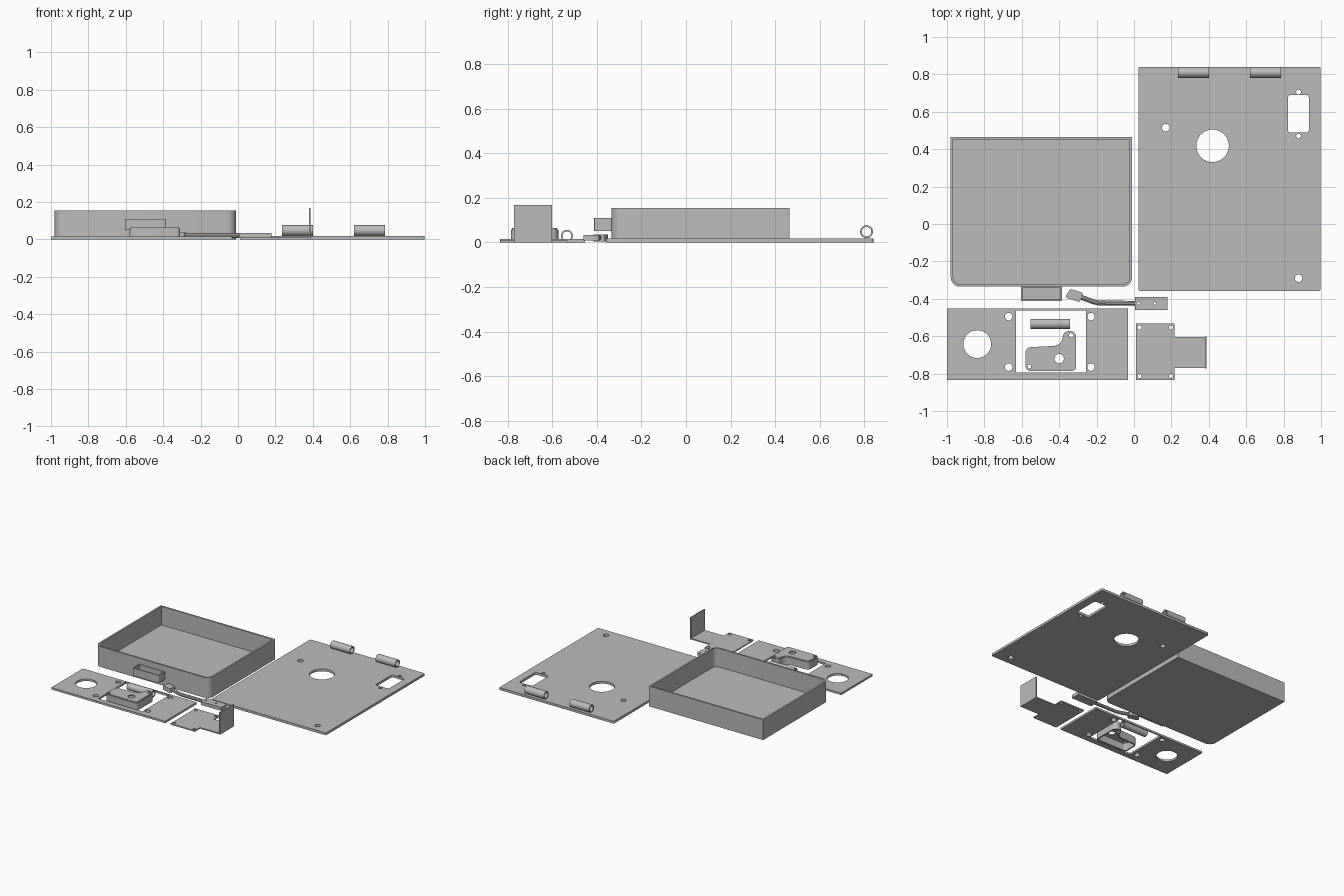
import bpy, bmesh, math
from mathutils import Vector, Matrix

cube = bpy.data.objects.get("Cube")
if cube:
    bpy.data.objects.remove(cube, do_unlink=True)

metal = bpy.data.materials.new("grey metal")
metal.use_nodes = True
GREY = (0.5, 0.5, 0.5, 1)
metal.diffuse_color = GREY
metal.node_tree.nodes["Principled BSDF"].inputs["Base Color"].default_value = GREY


def rounded(points, inset=0.0, steps=6):
    """Outline of a counterclockwise polygon of (x, y, radius), inset and filleted."""
    n = len(points)
    pts = [Vector(p[:2]) for p in points]
    dirs = [(pts[(i + 1) % n] - pts[i]).normalized() for i in range(n)]
    out = []
    for i in range(n):
        a, b = dirs[i - 1], dirs[i]
        na, nb = Vector((-a.y, a.x)), Vector((-b.y, b.x))
        corner = pts[i] + (na + nb) * inset / (1 + na.dot(nb))
        turn = math.atan2(a.x * b.y - a.y * b.x, a.dot(b))
        side = 1 if turn > 0 else -1
        r = points[i][2] - side * inset
        if points[i][2] <= 0 or r <= 0:
            out.append(corner)
            continue
        start = corner - a * r * math.tan(abs(turn) / 2)
        centre = start + na * side * r
        for k in range(steps + 1):
            out.append(centre + Matrix.Rotation(turn * k / steps, 2) @ (start - centre))
    return out


def rect(x0, x1, y0, y1, r=0.0):
    return [(x0, y0, r), (x1, y0, r), (x1, y1, r), (x0, y1, r)]


def circle(x, y, r, n=32):
    return [Vector((x + r * math.cos(math.tau * i / n), y + r * math.sin(math.tau * i / n)))
            for i in range(n)]


def finish(curve_obj, name):
    """Turn a helper curve into a clean mesh part."""
    bpy.context.view_layer.update()
    deps = bpy.context.evaluated_depsgraph_get()
    mesh = bpy.data.meshes.new_from_object(curve_obj.evaluated_get(deps))
    bm = bmesh.new()
    bm.from_mesh(mesh)
    bmesh.ops.remove_doubles(bm, verts=bm.verts, dist=1e-5)
    bmesh.ops.recalc_face_normals(bm, faces=bm.faces)
    bm.to_mesh(mesh)
    bm.free()
    mesh.materials.clear()
    mesh.materials.append(metal)
    obj = bpy.data.objects.new(name, mesh)
    obj.matrix_world = curve_obj.matrix_world.copy()
    bpy.context.collection.objects.link(obj)
    bpy.data.objects.remove(curve_obj, do_unlink=True)
    bpy.ops.object.select_all(action='DESELECT')
    obj.select_set(True)
    bpy.context.view_layer.objects.active = obj
    bpy.ops.object.shade_smooth_by_angle()
    return obj


def new_curve(name, dims):
    curve = bpy.data.curves.new(name, 'CURVE')
    curve.dimensions = dims
    obj = bpy.data.objects.new(name + "_path", curve)
    bpy.context.collection.objects.link(obj)
    return curve, obj


def add_line(curve, pts, closed=True):
    s = curve.splines.new('POLY')
    s.points.add(len(pts) - 1)
    for p, co in zip(s.points, pts):
        p.co = (co[0], co[1], co[2] if len(co) > 2 else 0, 1)
    s.use_cyclic_u = closed


def plate(name, z0, z1, outline, holes=()):
    """Flat sheet from z0 to z1 with holes cut through."""
    curve, obj = new_curve(name, '2D')
    curve.fill_mode = 'BOTH'
    curve.extrude = (z1 - z0) / 2
    for loop in (outline, *holes):
        add_line(curve, loop)
    obj.location.z = (z0 + z1) / 2
    return finish(obj, name)


def barrel(name, x0, x1, y, z, r, inner):
    """Hollow tube lying along x."""
    tube = plate(name, 0, x1 - x0, circle(0, 0, r), [circle(0, 0, inner)])
    tube.rotation_euler = (0, math.pi / 2, 0)
    tube.location = ((x0 + x1) / 2, y, z)


# Large cover plate with its openings
plate("cover_plate", 0, 0.018, rounded(rect(0.025, 0.997, -0.358, 0.84, 0.008)),
      [circle(0.42, 0.418, 0.087, 48), circle(0.17, 0.515, 0.02), circle(0.88, -0.29, 0.02),
       circle(0.88, 0.705, 0.013), circle(0.88, 0.47, 0.013),
       rounded(rect(0.823, 0.935, 0.488, 0.69, 0.015))])

# Hinge barrels along the back edge
for side, x0 in (("right", 0.235), ("left", 0.62)):
    barrel(f"hinge_barrel_{side}", x0, x0 + 0.167, 0.81, 0.048, 0.029, 0.021)

# Open tray with two rounded front corners
tray = [(-0.98, -0.335, 0.05), (-0.01, -0.335, 0.05), (-0.01, 0.465, 0), (-0.98, 0.465, 0)]
plate("tray_wall", 0, 0.155, rounded(tray), [rounded(tray, 0.013)])
plate("tray_floor", 0, 0.013, rounded(tray, 0.006))

# Catch box on the tray front
catch = rect(-0.605, -0.385, -0.412, -0.333, 0.006)
plate("catch_wall", 0.05, 0.11, rounded(catch), [rounded(catch, 0.008)])
plate("catch_floor", 0.05, 0.058, rounded(catch, 0.004))

# Lock mounting plate with window
plate("mount_plate", 0, 0.015, rounded(rect(-1, -0.033, -0.835, -0.453)),
      [circle(-0.838, -0.642, 0.074, 48), rounded(rect(-0.63, -0.257, -0.795, -0.462))]
      + [circle(x, y, 0.02) for x in (-0.67, -0.23) for y in (-0.765, -0.495)])

# Loose barrel in the window
barrel("loose_barrel", -0.553, -0.343, -0.534, 0.029, 0.027, 0.02)

# Hollow lock cover
cover = [(-0.58, -0.785, 0.025), (-0.31, -0.785, 0.02), (-0.31, -0.573, 0.03),
         (-0.375, -0.573, 0.03), (-0.39, -0.65, 0.05), (-0.58, -0.66, 0.03)]
plate("lock_cover_wall", 0, 0.058, rounded(cover), [rounded(cover, 0.01)])
plate("lock_cover_top", 0.055, 0.064, rounded(cover, 0.005),
      [circle(-0.4, -0.72, 0.025), circle(-0.562, -0.762, 0.012), circle(-0.335, -0.595, 0.012)])

# Lever: foot block, bent rod and grip
plate("lever_foot", 0.008, 0.034, rounded(rect(0.005, 0.18, -0.46, -0.39, 0.005)),
      [circle(0.025, -0.425, 0.007, 16), circle(0.11, -0.425, 0.007, 16)])
path, rod = new_curve("lever_rod", '3D')
path.bevel_depth = 0.013
path.bevel_resolution = 3
path.use_fill_caps = True
add_line(path, [(-0.3, -0.385, 0.021), (-0.22, -0.415, 0.021), (-0.19, -0.422, 0.021),
                (0.02, -0.424, 0.021)], False)
finish(rod, "lever_rod")
plate("lever_grip", 0.003, 0.036,
      rounded([(-0.37, -0.392, 0.01), (-0.29, -0.418, 0.01), (-0.272, -0.368, 0.01),
               (-0.34, -0.347, 0.01)]))

# Bent bracket: flat base with a tab and an upright flange
bracket = [(x, y, 0) for x, y in ((0.01, -0.833), (0.217, -0.833), (0.217, -0.77), (0.387, -0.77),
                                  (0.387, -0.603), (0.217, -0.603), (0.217, -0.532), (0.01, -0.532))]
plate("bracket_base", 0, 0.009, rounded(bracket),
      [circle(x, y, 0.011, 20) for x in (0.03, 0.198) for y in (-0.813, -0.553)])
plate("bracket_flange", 0, 0.168, rounded(rect(0.379, 0.388, -0.772, -0.602)))
